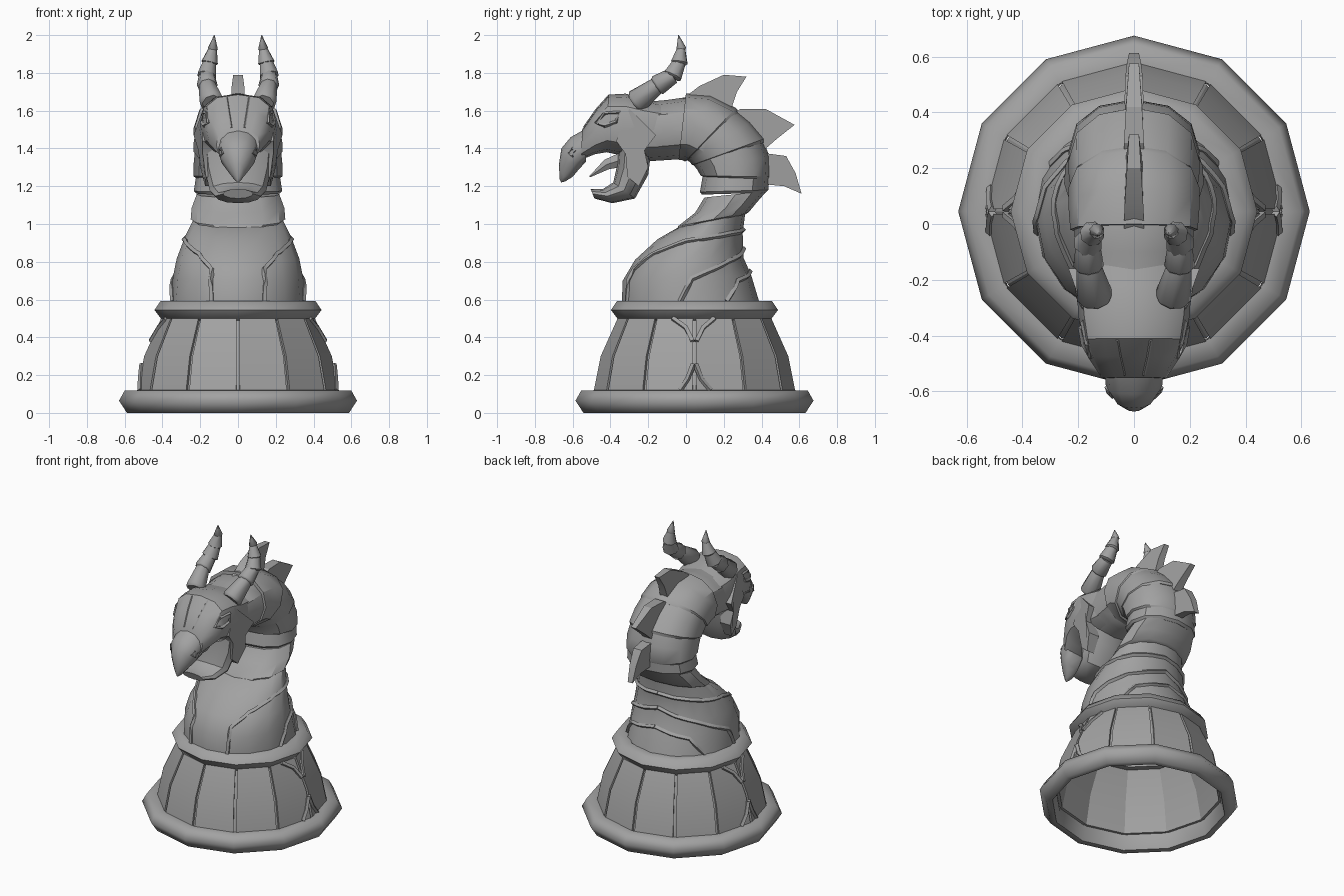
import bpy, bmesh, math
from mathutils import Vector
from mathutils.bvhtree import BVHTree

if "Cube" in bpy.data.objects:
    bpy.data.objects.remove(bpy.data.objects["Cube"])

stone = bpy.data.materials.new("grey_stone")
stone.use_nodes = True
GREY = (0.36, 0.36, 0.36, 1)
stone.diffuse_color = GREY
stone.node_tree.nodes["Principled BSDF"].inputs["Base Color"].default_value = GREY
made = []
CY = 0.045  # centre of the round base


def build(name, verts, faces):
    me = bpy.data.meshes.new(name)
    me.from_pydata([tuple(v) for v in verts], [], faces)
    bm = bmesh.new()
    bm.from_mesh(me)
    bmesh.ops.recalc_face_normals(bm, faces=bm.faces)
    bm.to_mesh(me)
    bm.free()
    me.materials.append(stone)
    ob = bpy.data.objects.new(name, me)
    bpy.context.collection.objects.link(ob)
    made.append(ob)
    return ob


def skin(name, rings, caps=True, loop=False):
    n = len(rings[0])
    count = len(rings)
    faces = []
    for i in range(count if loop else count - 1):
        a, b = i * n, (i + 1) % count * n
        faces += [(a + k, a + (k + 1) % n, b + (k + 1) % n, b + k) for k in range(n)]
    if caps and not loop:
        faces += [tuple(range(n)), tuple(range((count - 1) * n, count * n))]
    return build(name, [v for r in rings for v in r], faces)


def oval(under, over, w, e=1.0, scale=1.0, n=12):
    # ring spanning two points of the side profile, with half width w
    u, o = Vector((0, *under)), Vector((0, *over))
    c, d = (u + o) / 2, (u - o) / 2
    def power(t):
        return math.copysign(abs(t) ** e, t)
    out = []
    for k in range(n):
        a = 2 * math.pi * k / n
        out.append(c + (d * power(math.cos(a)) + Vector((w * power(math.sin(a)), 0, 0))) * scale)
    return out


def turned(name, profile):
    rings = [[(r * math.cos(math.pi * k / 6), CY + r * math.sin(math.pi * k / 6), z)
              for k in range(12)] for r, z in profile]
    return skin(name, rings, False, True)


def tube(name, pts, radii, n=4, closed=False):
    rings = []
    for i, p in enumerate(pts):
        if closed:
            t = pts[(i + 1) % len(pts)] - pts[i - 1]
        else:
            t = pts[min(i + 1, len(pts) - 1)] - pts[max(i - 1, 0)]
        q = t.to_track_quat('Z', 'Y')
        rings.append([p + q @ Vector((math.cos(2 * math.pi * k / n), math.sin(2 * math.pi * k / n), 0)) * radii[i]
                      for k in range(n)])
    return skin(name, rings, True, closed)


def prism(name, outline, x0, x1):
    # side outline extruded between two x functions
    n = len(outline)
    verts = [(x0(y, z), y, z) for y, z in outline] + [(x1(y, z), y, z) for y, z in outline]
    faces = [tuple(range(n)), tuple(range(n, 2 * n))]
    faces += [(k, (k + 1) % n, n + (k + 1) % n, n + k) for k in range(n)]
    return build(name, verts, faces)


def tree(ob):
    return BVHTree.FromPolygons([v.co for v in ob.data.vertices], [tuple(p.vertices) for p in ob.data.polygons])


def cast(bvh, start, aim):
    hit = bvh.ray_cast(start, (aim - start).normalized())[0]
    return hit if hit else aim


def on_side(bvh, pts, s):
    return [cast(bvh, Vector((s * 2, y, z)), Vector((0, y, z))) for y, z in pts]


# Round base: two rolled rings and a hollow wall
turned("base_ring", [(.588, 0), (.63, .065), (.60, .118), (.53, .12), (.525, .07), (.548, 0)])
turned("collar_ring", [(.40, .488), (.442, .545), (.41, .592), (.345, .592), (.33, .54), (.345, .488)])
WALL = [(.535, .1), (.495, .3), (.405, .5)]
wall = turned("wall", [(r - .012, z) for r, z in WALL] + [(r - .025, z) for r, z in reversed(WALL)])

# Raised wall panels with grooves at the corners
for k in range(12):
    rings = []
    for r, z in WALL:
        a, b = [Vector((math.cos(math.pi * j / 6), math.sin(math.pi * j / 6), 0)) for j in (k, k + 1)]
        ring = []
        for t, depth in ((.035, 0), (.965, 0), (.965, -.02), (.035, -.02)):
            p = a.lerp(b, t) * (r + .004 + depth)
            ring.append(p + Vector((0, CY, z)))
        rings.append(ring)
    skin("wall_panel", rings)

# Branching vines on both sides of the wall
wall_tree = tree(wall)
VINES = [[(-.07, .5), (0, .45), (.035, .38)], [(.15, .5), (.09, .45), (.055, .38)],
         [(-.03, .12), (.01, .18), (.04, .26)], [(.13, .12), (.08, .18), (.05, .26)]]
for s in (-1, 1):
    for vine in VINES:
        pts = [p + Vector((s * .018, 0, 0)) for p in on_side(wall_tree, vine, s)]
        tube("wall_vine", pts, [.015] * len(pts))

# Chest and the stacked neck segments
chest = skin("chest", [oval(*r, n=16) for r in (
    ((-.34, .58), (.39, .58), .355), ((-.335, .70), (.345, .73), .345), ((-.27, .81), (.305, .82), .325),
    ((-.15, .92), (.30, .95), .28), ((-.01, 1.0), (.315, 1.07), .23))])
NECK = [
    [((-.035, .99), (.325, 1.06), .242), ((.05, 1.06), (.37, 1.11), .243), ((.095, 1.14), (.43, 1.175), .222)],
    [((.08, 1.17), (.43, 1.18), .226), ((.085, 1.25), (.445, 1.26), .225)],
    [((.085, 1.255), (.44, 1.25), .227), ((.06, 1.29), (.44, 1.36), .232), ((.03, 1.32), (.395, 1.48), .23)],
    [((.04, 1.315), (.41, 1.45), .227), ((.02, 1.33), (.34, 1.54), .232), ((.0, 1.34), (.25, 1.62), .23)],
    [((.0, 1.335), (.26, 1.61), .227), ((-.02, 1.34), (.13, 1.68), .232), ((-.04, 1.335), (.0, 1.695), .232)],
    [((-.02, 1.35), (.03, 1.67), .21), ((-.10, 1.34), (-.10, 1.655), .205), ((-.2, 1.33), (-.2, 1.65), .2)]]
for seg in NECK:
    rings = [oval(u, o, w, .92, 1.035 - .05 * i / (len(seg) - 1)) for i, (u, o, w) in enumerate(seg)]
    first, second = [oval(u, o, w, .92, .97) for u, o, w in seg[:2]]
    lip = [a.lerp(b, -.18) for a, b in zip(first, second)]
    skin("neck_segment", [lip] + rings)

# Overlapping scale edges sweeping round the chest: (angle from front, height)
chest_tree = tree(chest)
EDGES = [[(22, .59), (24, .76), (40, .84), (70, .91), (120, .95), (180, .97)],
         [(80, .59), (90, .71), (125, .8), (180, .87)], [(122, .59), (138, .7), (180, .75)]]
for s in (-1, 1):
    for edge in EDGES:
        pts = []
        for (d0, z0), (d1, z1) in zip(edge, edge[1:]):
            for step in range(7):
                z = z0 + (z1 - z0) * step / 6
                a = math.radians(d0 + (d1 - d0) * step / 6)
                axis = Vector((0, .03 + max(0, z - .75) * .45, z))
                out = Vector((s * math.sin(a), -math.cos(a), 0))
                if step or not pts:
                    pts.append(cast(chest_tree, axis + out, axis) + out * .002)
        tube("chest_scale_edge", pts, [.014] * len(pts))

# Back fins, thinner towards the tip
FINS = [[(.32, 1.78), (.2, 1.79), (.07, 1.73), (-.02, 1.66), (.1, 1.6), (.23, 1.58), (.27, 1.70)],
        [(.575, 1.525), (.48, 1.45), (.40, 1.38), (.3, 1.45), (.24, 1.58), (.29, 1.61), (.42, 1.61)],
        [(.612, 1.16), (.52, 1.20), (.42, 1.21), (.35, 1.3), (.38, 1.38), (.53, 1.36), (.58, 1.27)]]
for fin in FINS:
    def half(y, z):
        return .018 + .06 * min(.3, math.dist((y, z), fin[0]))
    prism("back_fin", fin, lambda y, z: -half(y, z), half)

# Skull, hooked beak and lower jaw
skull = skin("skull", [oval(u, o, w, .75) for u, o, w in (
    ((-.1, 1.35), (-.12, 1.64), .19), ((-.22, 1.34), (-.22, 1.665), .205), ((-.33, 1.36), (-.32, 1.69), .2),
    ((-.42, 1.38), (-.41, 1.685), .185), ((-.48, 1.37), (-.475, 1.61), .165), ((-.555, 1.34), (-.55, 1.5), .115))])
beak = skin("beak", [oval(u, o, w, .95) for u, o, w in (
    ((-.53, 1.33), (-.53, 1.505), .105), ((-.575, 1.28), (-.61, 1.46), .1),
    ((-.60, 1.25), (-.66, 1.40), .068), ((-.64, 1.225), (-.672, 1.32), .032), ((-.66, 1.22), (-.67, 1.24), .006))])
skin("lower_jaw", [oval(u, o, w, e) for u, o, w, e in (
    ((-.36, 1.40), (-.18, 1.42), .185, .8), ((-.365, 1.31), (-.2, 1.26), .175, .85),
    ((-.385, 1.22), (-.27, 1.135), .15, .95), ((-.44, 1.185), (-.39, 1.11), .12, 1),
    ((-.505, 1.185), (-.485, 1.135), .08, 1))])
tube("tongue", [Vector(p) for p in ((0, -.34, 1.34), (0, -.42, 1.315), (0, -.51, 1.25))], [.045, .032, .004], 6)

# Paired head details: cheeks, eyes, nostrils, forehead lines and ringed horns
skull_tree, beak_tree = tree(skull), tree(beak)
CHEEK = [(-.30, 1.61), (-.22, 1.53), (-.16, 1.47), (-.22, 1.39), (-.2, 1.30), (-.25, 1.2), (-.31, 1.25),
         (-.32, 1.37), (-.37, 1.44)]
EYE = [(-.475, 1.535), (-.43, 1.585), (-.35, 1.59), (-.37, 1.54), (-.43, 1.52)]
HORN = [(.14, -.26, 1.65, .062), (.163, -.15, 1.735, .052), (.165, -.07, 1.785, .05),
        (.15, -.035, 1.855, .043), (.133, -.025, 1.93, .026), (.125, -.04, 2.0, .002)]
for s in (-1, 1):
    prism("cheek_plate", CHEEK, lambda y, z: s * .12,
          lambda y, z: s * (.235 + (y + .16) * .2 - abs(z - 1.47) * .16))
    rim = on_side(skull_tree, EYE, s)
    tube("eye_rim", rim, [.011] * len(rim), 4, True)
    hole = on_side(beak_tree, [(-.62, 1.375), (-.60, 1.40), (-.585, 1.385), (-.60, 1.36)], s)
    tube("nostril_rim", hole, [.008] * 4, 4, True)
    line = [cast(skull_tree, Vector((s * x, -2, z)), Vector((s * x, 0, z)))
            for x, z in ((.06, 1.67), (.05, 1.605), (.035, 1.51))]
    tube("forehead_line", line, [.006] * 3)
    for (x, y, z, r), (x2, y2, z2, r2) in zip(HORN, HORN[1:]):
        a, b = Vector((s * x, y, z)), Vector((s * x2, y2, z2))
        tube("horn_segment", [a.lerp(b, -.12), a, b], [r * .85, r * 1.06, r2 * .86], 8)

# Smooth shading with sharp creases kept
CREASE = {"wall": 20, "base_ring": 68, "collar_ring": 68, "horn_segment": 50, "beak": 55, "back_fin": 20}
bpy.ops.object.select_all(action='DESELECT')
for ob in made:
    ob.select_set(True)
    bpy.context.view_layer.objects.active = ob
    bpy.ops.object.shade_smooth_by_angle(angle=math.radians(CREASE.get(ob.name.split(".")[0], 35)))
    ob.select_set(False)
